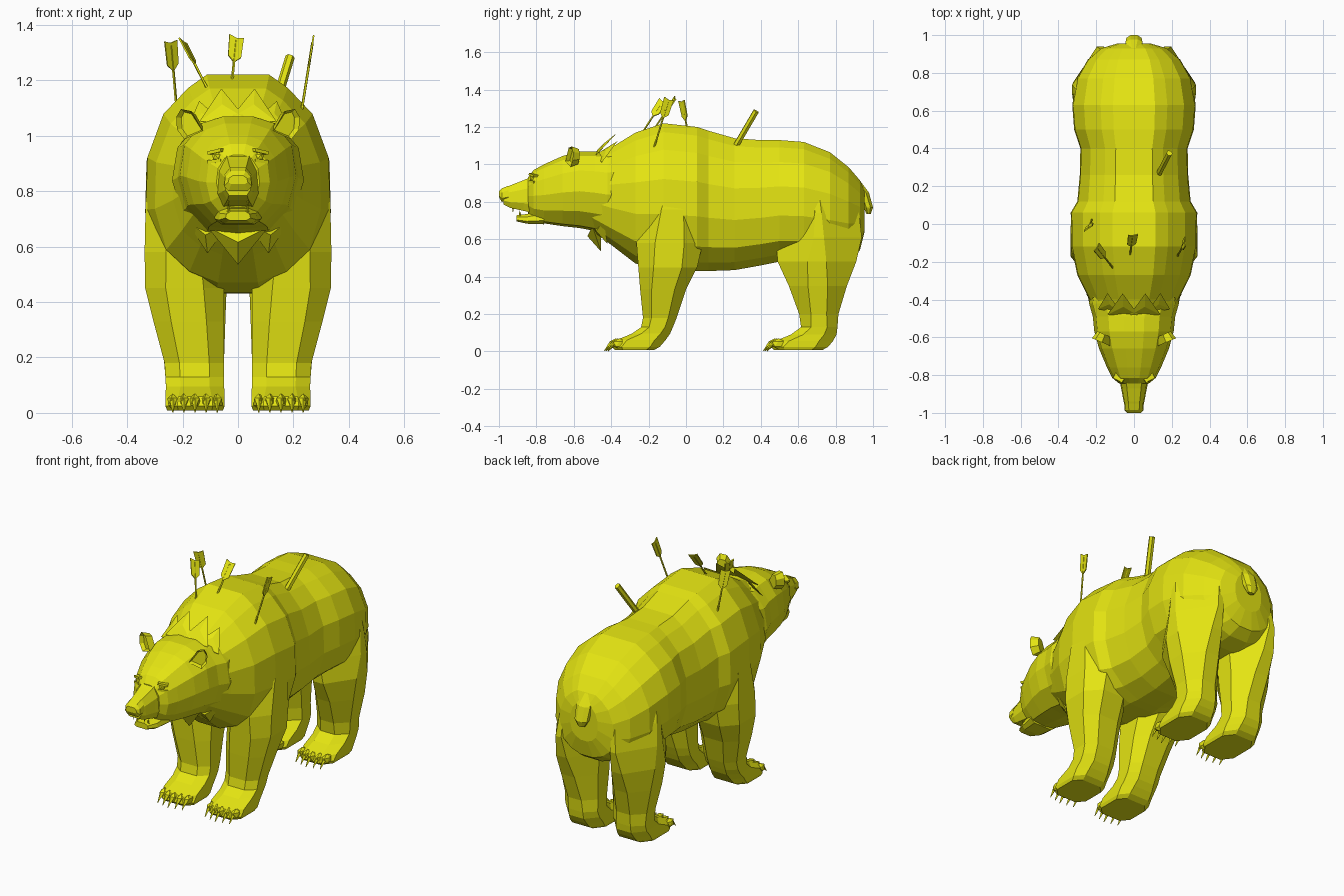
import bpy, bmesh, math
from mathutils import Vector, Matrix

if "Cube" in bpy.data.objects:
    bpy.data.objects.remove(bpy.data.objects["Cube"])

fur = bpy.data.materials.new("yellow_fur")
fur.diffuse_color = (0.78, 0.78, 0.006, 1)
fur.use_nodes = True
fur.node_tree.nodes["Principled BSDF"].inputs["Base Color"].default_value = fur.diffuse_color


def finish(bm, name, mirror=False):
    bmesh.ops.recalc_face_normals(bm, faces=bm.faces)
    me = bpy.data.meshes.new(name)
    bm.to_mesh(me)
    bm.free()
    me.materials.append(fur)
    ob = bpy.data.objects.new(name, me)
    bpy.context.collection.objects.link(ob)
    if mirror:
        m = ob.modifiers.new("mirror", 'MIRROR')
        m.use_mirror_merge = False
    return ob


def loft(name, rings, mirror=False):
    bm = bmesh.new()
    vs = [[bm.verts.new(p) for p in r] for r in rings]
    n = len(vs[0])
    for a, b in zip(vs, vs[1:]):
        for i in range(n):
            j = (i + 1) % n
            bm.faces.new((a[i], a[j], b[j], b[i]))
    bm.faces.new(vs[0])
    bm.faces.new(vs[-1])
    return finish(bm, name, mirror)


# Half cross-sections: (share of half width, share of height)
BODY = [(.24, 0), (.58, .06), (.86, .17), (1, .38), (.985, .62), (.81, .82), (.54, .94), (.34, 1)]
HEAD = [(0, 0), (.5, .03), (.86, .22), (1, .48), (.92, .75), (.62, .94), (.25, 1)]
SNOUT = [(.7, 0), (1, .25), (.92, .7), (.55, 1)]


def sections(half, rows):
    """Vertical rings from rows of (y, bottom, top, half width)."""
    full = half + [(-x, z) for x, z in reversed(half) if x > 0]
    return [[(x * w, y, b + z * (t - b)) for x, z in full] for y, b, t, w in rows]


def slabs(rows):
    """Horizontal chamfered rings from rows of (z, front, back, inner, outer, chamfer)."""
    out = []
    for z, f, b, i, o, c in rows:
        dx, dy = (o - i) * c, (b - f) * c
        out.append([(i + dx, f, z), (o - dx, f, z), (o, f + dy, z), (o, b - dy, z),
                    (o - dx, b, z), (i + dx, b, z), (i, b - dy, z), (i, f + dy, z)])
    return out


def rod(bm, a, b, r1, r2, sides=5):
    a, b = Vector(a), Vector(b)
    d = b - a
    mat = Matrix.Translation((a + b) / 2) @ d.to_track_quat('Z', 'Y').to_matrix().to_4x4()
    bmesh.ops.create_cone(bm, cap_ends=True, segments=sides, radius1=r1, radius2=r2,
                          depth=d.length, matrix=mat)


# Torso
loft("body", sections(BODY, [
    (-.52, .66, 1.04, .18), (-.40, .57, 1.09, .235), (-.27, .47, 1.17, .30), (-.12, .435, 1.22, .332),
    (.06, .43, 1.20, .335), (.12, .43, 1.18, .30), (.26, .435, 1.14, .287), (.40, .46, 1.13, .284),
    (.50, .48, 1.13, .317), (.63, .48, 1.12, .327), (.77, .48, 1.065, .302), (.87, .50, .985, .245),
    (.93, .54, .915, .175), (.955, .64, .86, .09)]))

# Head, muzzle, nose and lower jaw
loft("head", sections(HEAD, [
    (-.32, .60, 1.09, .22), (-.42, .63, 1.065, .238), (-.49, .645, 1.07, .218), (-.57, .66, 1.07, .21),
    (-.66, .67, 1.045, .185), (-.76, .685, 1.0, .143), (-.815, .705, .97, .115), (-.845, .74, .93, .078)]))
loft("muzzle", sections(SNOUT, [
    (-.79, .735, .95, .085), (-.87, .752, .915, .068), (-.94, .768, .888, .055), (-.975, .785, .872, .046)]))
loft("nose", sections(SNOUT, [
    (-.95, .805, .886, .052), (-.985, .80, .872, .05), (-1.0, .825, .856, .035)]))
loft("lower_jaw", sections(SNOUT, [
    (-.76, .68, .76, .085), (-.85, .683, .735, .07), (-.905, .695, .728, .045)]))

# Tail
loft("tail", slabs([(.92, .88, .925, -.02, .02, .28), (.85, .92, .978, -.045, .045, .28),
                    (.77, .95, 1.0, -.04, .04, .28), (.735, .965, .988, -.02, .02, .28)]))

# Legs with paws; upper rings melt into the torso
loft("front_legs", slabs([
    (.92, -.15, .06, .1, .312, .3), (.76, -.22, .075, .08, .333, .3),
    (.58, -.265, .09, .06, .337, .28), (.45, -.255, .06, .05, .335, .26),
    (.33, -.245, 0, .05, .305, .25), (.18, -.23, -.05, .05, .265, .25),
    (.13, -.24, -.07, .05, .262, .25), (.095, -.29, -.085, .05, .26, .25),
    (.06, -.375, -.11, .048, .262, .22), (.025, -.395, -.14, .048, .262, .2),
    (.008, -.38, -.17, .055, .255, .2)]), True)
loft("rear_legs", slabs([
    (.84, .52, .87, .02, .305, .45), (.74, .49, .925, .02, .318, .46), (.61, .48, .94, .03, .327, .44),
    (.48, .49, .91, .04, .322, .38), (.35, .55, .86, .045, .30, .33), (.20, .605, .815, .05, .268, .3),
    (.13, .615, .81, .05, .262, .28), (.09, .56, .805, .05, .26, .27), (.055, .475, .785, .048, .262, .24),
    (.025, .455, .76, .048, .262, .22), (.008, .47, .73, .055, .255, .22)]), True)

# Toes and claws
for name, y in (("front", -.375), ("rear", .475)):
    toes, claws = bmesh.new(), bmesh.new()
    for i in range(5):
        x = .075 + i * .04
        dy = .02 * abs(i - 2) / 2
        bmesh.ops.create_icosphere(toes, subdivisions=1, radius=1,
                                   matrix=Matrix.Translation((x, y + dy, .04))
                                   @ Matrix.Diagonal((.022, .04, .03, 1)))
        rod(claws, (x, y + dy - .025, .045), (x, y + dy - .062, .002), .011, .002, 4)
    finish(toes, name + "_toes", True)
    finish(claws, name + "_claws", True)

# Ears: thick rounded plates with hollow fronts
bm = bmesh.new()
pts = [(-.045, -.035), (.03, -.05), (.052, -.01), (.046, .035), (.022, .06), (-.015, .045)]
front = bm.faces.new([bm.verts.new((x, 0, z)) for x, z in pts])
back = bmesh.ops.extrude_face_region(bm, geom=[front], use_keep_orig=True)
for v in [g for g in back["geom"] if isinstance(g, bmesh.types.BMVert)]:
    v.co = Vector((v.co.x * .75, .045, v.co.z * .75))
bmesh.ops.recalc_face_normals(bm, faces=bm.faces)
bmesh.ops.inset_individual(bm, faces=[front], thickness=.012, depth=-.02)
bm.transform(Matrix.Translation((.175, -.625, 1.042)) @ Matrix.Rotation(.4, 4, 'Z')
             @ Matrix.Rotation(.2, 4, 'Y'))
finish(bm, "ears", True)

# Eyes and brows
bm = bmesh.new()
bmesh.ops.create_icosphere(bm, subdivisions=1, radius=.018, matrix=Matrix.Translation((.077, -.82, .924)))
finish(bm, "eyes", True)
for name, z, tilt in (("brows", .943, .2), ("lower_eyelids", .908, .1)):
    bm = bmesh.new()
    bmesh.ops.create_cube(bm, size=1, matrix=Matrix.Translation((.078, -.812, z))
                          @ Matrix.Rotation(.5, 4, 'Z') @ Matrix.Rotation(tilt, 4, 'Y')
                          @ Matrix.Diagonal((.055, .036, .012, 1)))
    finish(bm, name, True)

# Teeth
bm = bmesh.new()
rod(bm, (.036, -.925, .785), (.036, -.925, .745), .008, .001, 4)
rod(bm, (.034, -.885, .715), (.034, -.89, .755), .008, .001, 4)
finish(bm, "teeth", True)


# Fur tufts: low pyramids pointing out of the coat
def tufts(name, items, lift, mirror=True):
    bm = bmesh.new()
    for a, b, tip in items:
        a, b, tip = Vector(a), Vector(b), Vector(tip)
        mid = (a + b) / 2
        ridge = bm.verts.new(mid * .6 + tip * .4 + Vector(lift))
        under = bm.verts.new(mid - Vector(lift))
        va, vb, vt = bm.verts.new(a), bm.verts.new(b), bm.verts.new(tip)
        for f in ((va, ridge, vt), (ridge, vb, vt), (va, vb, ridge),
                  (va, vt, under), (vt, vb, under), (va, under, vb)):
            bm.faces.new(f)
    finish(bm, name, mirror)


tufts("chest_center_tuft", [((-.11, -.5, .67), (.11, -.5, .67), (0, -.455, .535))], (0, -.045, 0), False)
tufts("chest_tufts", [((.04, -.5, .675), (.19, -.44, .70), (.11, -.42, .575))], (.005, -.03, 0))
tufts("mane_tufts", [((-.03, -.49, 1.06), (.14, -.48, 1.05), (.06, -.368, 1.17)),
                     ((.06, -.48, 1.055), (.19, -.45, 1.01), (.14, -.366, 1.125))], (0, 0, .012))

# Arrows: shaft with a notched flat feather
ARROWS = [((-.22, .03, 1.08), (-.243, -.025, 1.345), (1, .7, 0)),
          ((-.09, -.26, 1.13), (-.2, -.12, 1.345), (.3, 1, 0)),
          ((-.025, -.19, 1.16), (-.005, -.055, 1.36), (1, .3, 0)),
          ((.225, -.18, 1.06), (.272, -.09, 1.355), (0, 1, 0))]
for k, (a, b, side) in enumerate(ARROWS):
    a, b = Vector(a), Vector(b)
    d = (b - a).normalized()
    w = Vector(side)
    w = (w - d * w.dot(d)).normalized()
    n = d.cross(w) * .003
    bm = bmesh.new()
    rod(bm, a, b - d * .02, .005, .005)
    shape = [(0, -.115), (.024, -.09), (.027, -.005), (0, -.01), (-.027, 0), (-.024, -.09)]
    lo = [bm.verts.new(b + w * x + d * t - n) for x, t in shape]
    hi = [bm.verts.new(b + w * x + d * t + n) for x, t in shape]
    bm.faces.new(lo)
    bm.faces.new(hi)
    for i in range(6):
        j = (i + 1) % 6
        bm.faces.new((lo[i], lo[j], hi[j], hi[i]))
    finish(bm, "arrow_%d" % (k + 1))

# Broken spear shaft in the back
bm = bmesh.new()
rod(bm, (.125, .255, 1.08), (.188, .375, 1.285), .017, .017, 6)
finish(bm, "broken_shaft")
